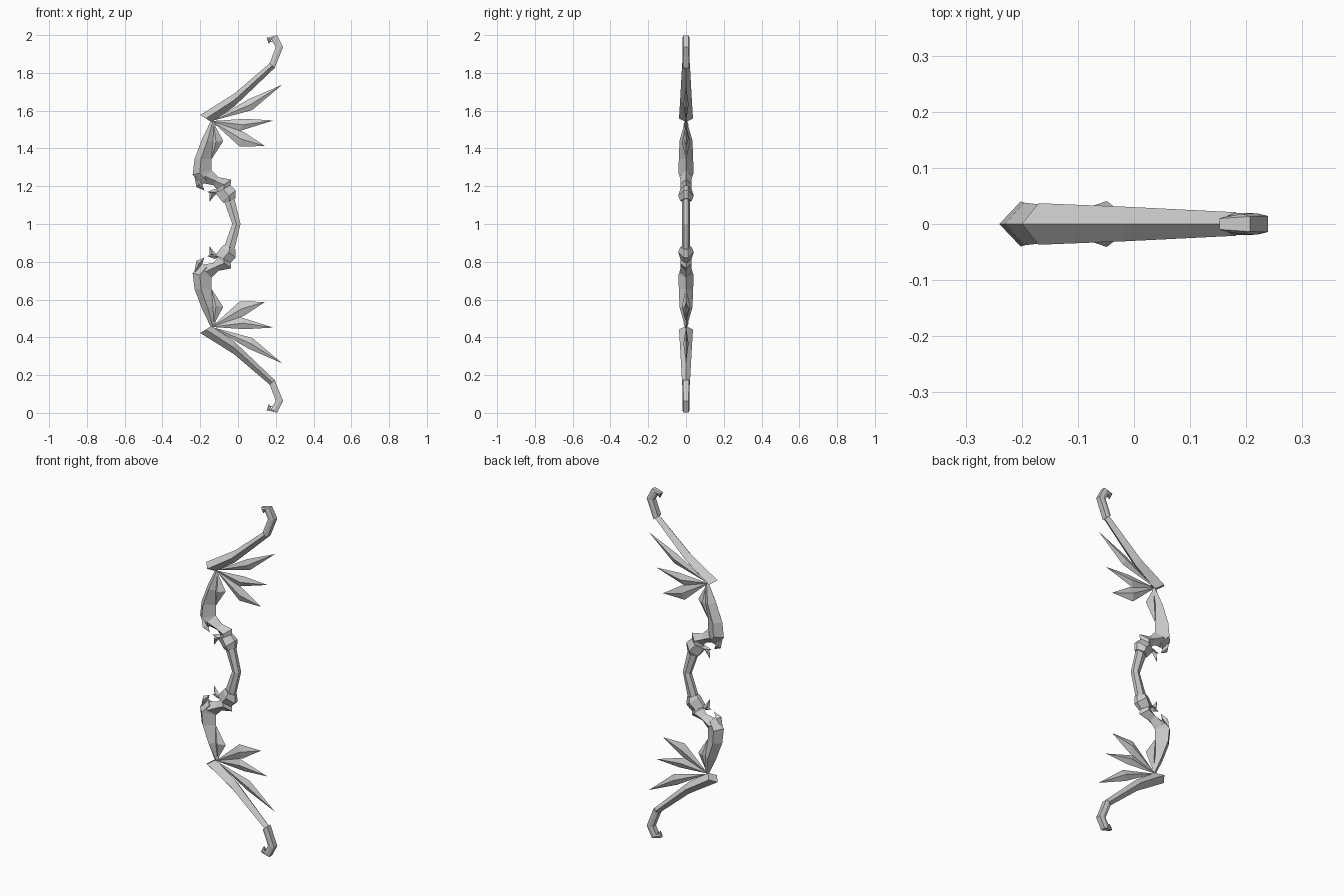
import bpy, bmesh


def loft(name, stations, t=0.5, flat=0.0, mirror=True):
    """Skin a ridged section along stations (outer x, z, inner x, z, half width).
    t places the side ridge between outer and inner; flat blunts both ridges."""
    bm = bmesh.new()
    rings = []
    for ox, oz, ix, iz, w in stations:
        mx, mz = ox + (ix - ox) * t, oz + (iz - oz) * t
        f = w * flat
        pts = [(ox, f, oz), (mx, w, mz), (ix, f, iz),
               (ix, -f, iz), (mx, -w, mz), (ox, -f, oz)]
        rings.append([bm.verts.new((x, y, z - 1)) for x, y, z in pts])
    for a, b in zip(rings, rings[1:]):
        for i in range(6):
            j = (i + 1) % 6
            bm.faces.new((a[i], a[j], b[j], b[i]))
    bm.faces.new(rings[0])
    bm.faces.new(rings[-1])
    bmesh.ops.remove_doubles(bm, verts=bm.verts, dist=0.0005)
    bmesh.ops.recalc_face_normals(bm, faces=bm.faces)
    me = bpy.data.meshes.new(name)
    bm.to_mesh(me)
    bm.free()
    ob = bpy.data.objects.new(name, me)
    ob.location.z = 1
    bpy.context.collection.objects.link(ob)
    if mirror:
        m = ob.modifiers.new("mirror", 'MIRROR')
        m.use_axis = (False, False, True)
    return ob


def spike(name, base, mid_a, mid_b, tip, w):
    """Faceted blade: pointed base, widest middle, pointed tip."""
    return loft(name, [(*base, *base, 0), (*mid_a, *mid_b, w), (*tip, *tip, 0)])


# Central grip, bent at the middle
loft("grip", [(-0.075, 0.875, -0.02, 0.86, 0.02), (-0.03, 1.0, 0.013, 1.0, 0.02),
              (-0.075, 1.125, -0.02, 1.14, 0.02)], flat=0.5, mirror=False)

# Collars at the grip ends
loft("collar", [(-0.075, 1.11, -0.012, 1.135, 0.03), (-0.085, 1.12, -0.012, 1.178, 0.041),
                (-0.12, 1.165, -0.04, 1.205, 0.03)], flat=0.3)

# Neck joining collar to limb
loft("neck", [(-0.11, 1.16, -0.04, 1.19, 0.028), (-0.11, 1.18, -0.037, 1.235, 0.03),
              (-0.13, 1.205, -0.105, 1.248, 0.028), (-0.205, 1.22, -0.14, 1.285, 0.034)])

# Curved inner limb
loft("lower_limb", [(-0.19, 1.205, -0.13, 1.265, 0.022), (-0.24, 1.26, -0.14, 1.285, 0.04),
                    (-0.23, 1.345, -0.14, 1.345, 0.038), (-0.19, 1.45, -0.115, 1.43, 0.034),
                    (-0.142, 1.55, -0.12, 1.53, 0.005)], t=0.38)
spike("limb_spur", (-0.13, 1.535), (-0.155, 1.43), (-0.078, 1.44), (-0.142, 1.34), 0.022)

# Fangs below the limb and beside the collar
spike("limb_fang", (-0.235, 1.27), (-0.22, 1.195), (-0.195, 1.225), (-0.178, 1.178), 0.022)
spike("collar_fang", (-0.09, 1.18), (-0.15, 1.165), (-0.125, 1.15), (-0.152, 1.115), 0.012)
spike("collar_thorn", (-0.09, 1.17), (-0.125, 1.185), (-0.12, 1.155), (-0.163, 1.17), 0.012)

# Long outer arm
loft("outer_arm", [(-0.2, 1.577, -0.14, 1.54, 0.037), (-0.02, 1.69, -0.02, 1.622, 0.031),
                   (0.167, 1.85, 0.195, 1.827, 0.021)])

# Hooked limb tip
loft("tip_hook", [(0.167, 1.85, 0.195, 1.827, 0.02), (0.2, 1.935, 0.239, 1.937, 0.019),
                  (0.178, 1.975, 0.207, 1.999, 0.018), (0.172, 1.972, 0.152, 1.986, 0.013),
                  (0.166, 1.956, 0.162, 1.956, 0.005)], flat=0.75)
spike("hook_barb", (0.158, 1.985), (0.155, 1.97), (0.172, 1.972), (0.182, 1.962), 0.008)

# Three feather blades fanning from the joint
joint = (-0.14, 1.545)
for i, (a, b, tip) in enumerate([
        ((0.055, 1.66), (0.075, 1.603), (0.235, 1.738)),
        ((0.04, 1.557), (0.01, 1.493), (0.187, 1.548)),
        ((0.03, 1.487), (0.008, 1.411), (0.145, 1.412))]):
    spike(f"feather_{i + 1}", joint, a, b, tip, 0.014)
